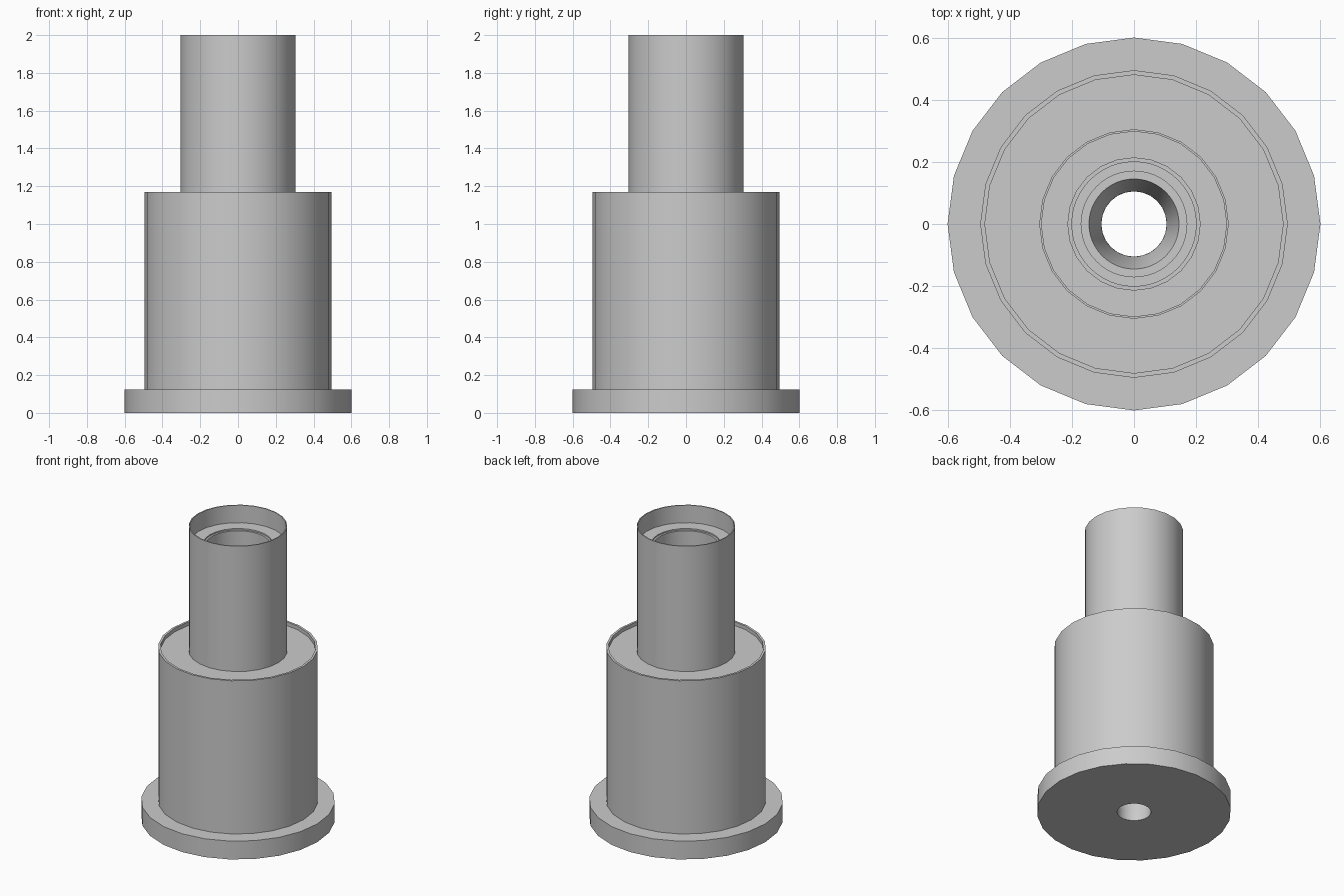
import bpy, bmesh
from math import tau, radians

cube = bpy.data.objects.get("Cube")
if cube:
    bpy.data.objects.remove(cube, do_unlink=True)

GREY = (0.6, 0.6, 0.6, 1)
metal = bpy.data.materials.new("plain grey")
metal.use_nodes = True
metal.diffuse_color = GREY
metal.node_tree.nodes["Principled BSDF"].inputs["Base Color"].default_value = GREY


def lathe(name, profile, sides):
    """Spin a (radius, z) profile around the z axis."""
    bm = bmesh.new()
    verts = [bm.verts.new((r, 0, z)) for r, z in profile]
    edges = [bm.edges.new(pair) for pair in zip(verts, verts[1:])]
    bmesh.ops.spin(bm, geom=verts + edges, cent=(0, 0, 0), axis=(0, 0, 1),
                   angle=tau, steps=sides, use_merge=True)
    bmesh.ops.remove_doubles(bm, verts=bm.verts, dist=1e-5)
    # Profiles run counter-clockwise, so the spin faces outward or all inward
    bm.normal_update()
    first = profile[0][1] < profile[1][1]
    wall = max(bm.faces, key=lambda f: abs(f.normal.z) < 0.1 and f.calc_area())
    c = wall.calc_center_median()
    outward = wall.normal.x * c.x + wall.normal.y * c.y > 0
    if outward != first:
        bmesh.ops.reverse_faces(bm, faces=bm.faces)
    mesh = bpy.data.meshes.new(name)
    bm.to_mesh(mesh)
    bm.free()
    obj = bpy.data.objects.new(name, mesh)
    bpy.context.collection.objects.link(obj)
    mesh.materials.append(metal)
    bpy.ops.object.select_all(action="DESELECT")
    obj.select_set(True)
    bpy.context.view_layer.objects.active = obj
    bpy.ops.object.shade_smooth_by_angle(angle=radians(30))
    return obj


FLOOR = 1.88  # recess floor inside the tube

# Outer skin: the base flange with its underside, barrel, rim and tube
shell = lathe("stepped_body", [
    (0.6, 0), (0.6, 0.125),
    (0.495, 0.125), (0.495, 1.17),
    (0.48, 1.17), (0.48, 1.145),
    (0.305, 1.145), (0.305, 2),
    (0.298, 2), (0.298, FLOOR), (0.213, FLOOR)], 24)

lathe("base_underside", [(0.105, 0), (0.6, 0), (0.6, 0.001)], 24)

# Stepped bore narrowing to the bottom hole
lathe("stepped_bore", [
    (0.213, FLOOR), (0.213, FLOOR - 0.01),
    (0.2, FLOOR - 0.01), (0.2, 1.1),
    (0.17, 1.1), (0.17, 0.2),
    (0.145, 0.2), (0.105, 0.06), (0.105, 0)], 48)
